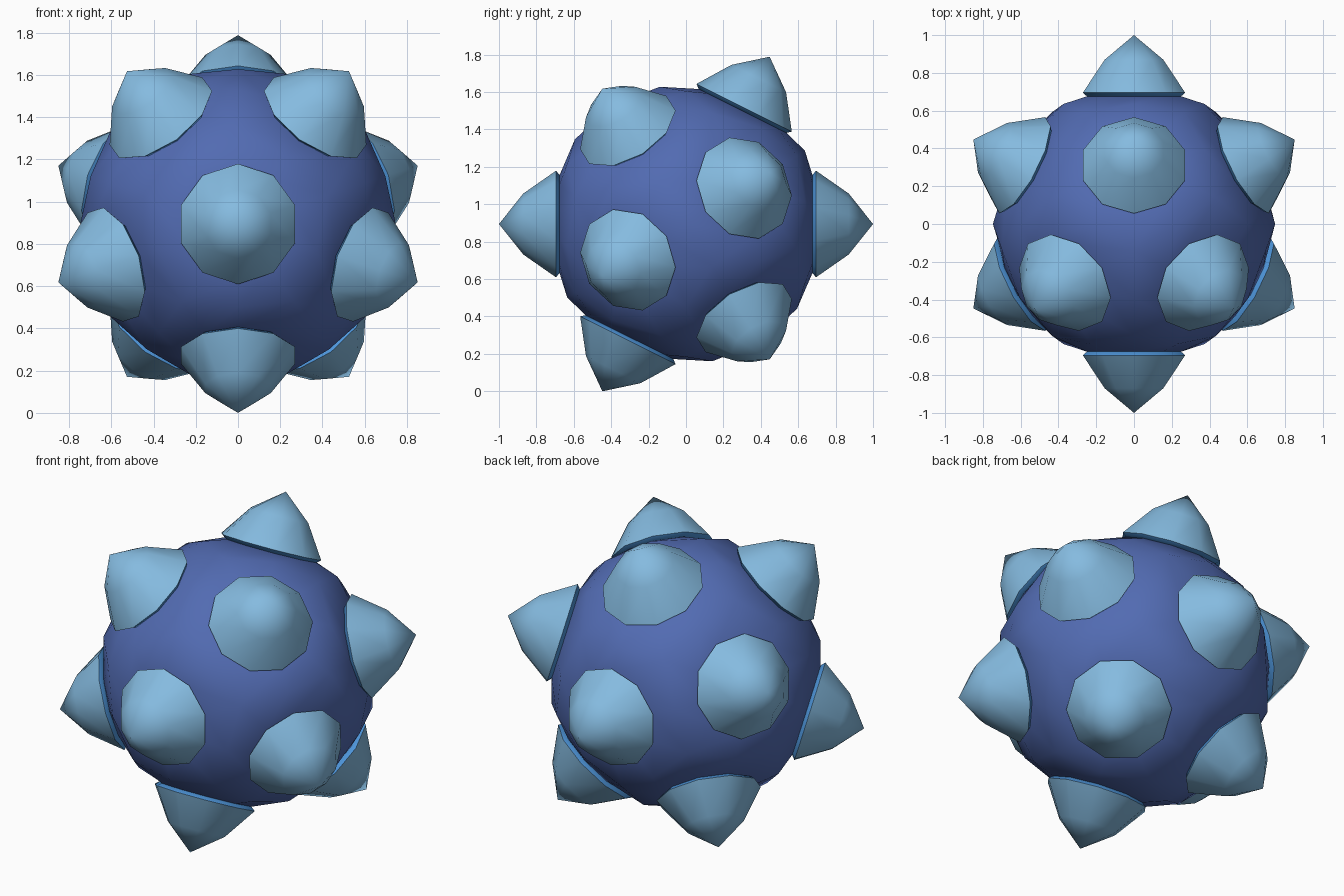
import bpy, bmesh, math
from mathutils import Vector

if "Cube" in bpy.data.objects:
    bpy.data.objects.remove(bpy.data.objects["Cube"])

CENTRE = Vector((0, 0, 0.8944))
R = 0.747


def material(name, rgb):
    m = bpy.data.materials.new(name)
    m.diffuse_color = (*rgb, 1)
    m.use_nodes = True
    m.node_tree.nodes["Principled BSDF"].inputs["Base Color"].default_value = m.diffuse_color
    return m


BODY = material("deep blue", (0.084, 0.147, 0.445))
SPIKE = material("pale blue", (0.235, 0.497, 0.745))
RIM = material("bright blue", (0.075, 0.30, 0.70))

# Twelve icosahedron directions with the main axis along y
dirs = [Vector((0, 1, 0)), Vector((0, -1, 0))]
for s in (1, -1):
    for k in range(5):
        a = math.radians(72 * k)
        dirs.append(Vector((0.8944 * math.sin(a), 0.4472, 0.8944 * math.cos(a))) * s)


def frame(d):
    # u points towards one neighbouring spike
    n = next(o for o in dirs if 0.4 < o.dot(d) < 0.5)
    u = (n - d * n.dot(d)).normalized()
    return u, d.cross(u)


def ring(bm, d, radius, height):
    # Decagon ring; radius and height are functions of the corner index
    u, v = frame(d)
    out = []
    for k in range(10):
        a = math.radians(36 * k)
        out.append(bm.verts.new(CENTRE + d * height(k) + (u * math.cos(a) + v * math.sin(a)) * radius(k)))
    return out


def const_ring(bm, d, r, h):
    return ring(bm, d, lambda k: r, lambda k: h)


def bridge(bm, lower, upper, mat=0):
    for k in range(10):
        j = (k + 1) % 10
        bm.faces.new((lower[k], lower[j], upper[j], upper[k])).material_index = mat


def finish(bm, name, mats, angle):
    bmesh.ops.remove_doubles(bm, verts=bm.verts, dist=0.001)
    bmesh.ops.recalc_face_normals(bm, faces=bm.faces)
    me = bpy.data.meshes.new(name)
    bm.to_mesh(me)
    bm.free()
    for m in mats:
        me.materials.append(m)
    ob = bpy.data.objects.new(name, me)
    bpy.context.collection.objects.link(ob)
    bpy.ops.object.select_all(action='DESELECT')
    ob.select_set(True)
    bpy.context.view_layer.objects.active = ob
    bpy.ops.object.shade_smooth_by_angle(angle=math.radians(angle))


# Round body: one ten-sided cell around each spike, cells meet at shared corners
bm = bmesh.new()
edge_mid, face_mid = math.radians(31.717), math.radians(37.377)
for d in dirs:
    ang = lambda k: face_mid if k % 2 else edge_mid
    outer = ring(bm, d, lambda k: R * math.sin(ang(k)), lambda k: R * math.cos(ang(k)))
    inner = const_ring(bm, d, 0.262, 0.676)
    bridge(bm, outer, inner)
    bm.faces.new(inner)
finish(bm, "body", [BODY], 60)

# Spikes: slightly bulging cones with a bright overhanging rim underneath
for i, d in enumerate(dirs):
    bm = bmesh.new()
    foot = const_ring(bm, d, 0.262, 0.676)
    base = const_ring(bm, d, 0.285, 0.695)
    mid = const_ring(bm, d, 0.163, 0.87)
    bridge(bm, foot, base, 1)
    bridge(bm, base, mid)
    tip = bm.verts.new(CENTRE + d)
    for k in range(10):
        bm.faces.new((mid[k], mid[(k + 1) % 10], tip))
    bm.faces.new(foot[::-1]).material_index = 1
    finish(bm, f"spike_{i + 1}", [SPIKE, RIM], 45)
